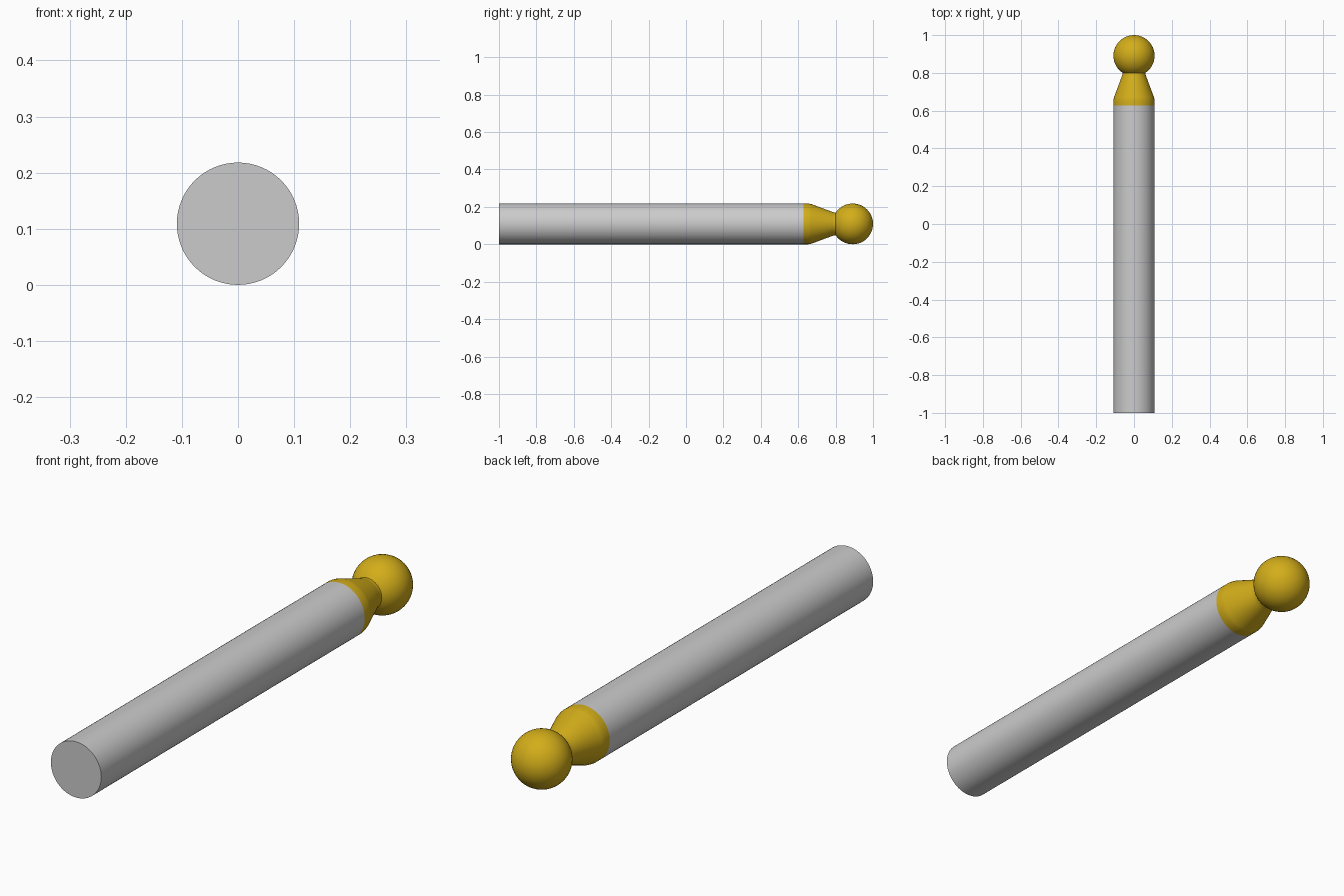
import bpy, bmesh, math

if "Cube" in bpy.data.objects:
    bpy.data.objects.remove(bpy.data.objects["Cube"])

R = 0.109          # shaft and ball radius
AXIS_Z = R         # height of the long axis
SEGMENTS = 64


def lathe(name, profile, material=None):
    """Revolve (y, radius) points around the long axis; radius 0 closes an end."""
    bm = bmesh.new()
    rings = []
    for y, r in profile:
        if r < 1e-5:
            rings.append([bm.verts.new((0, y, AXIS_Z))] * SEGMENTS)
        else:
            rings.append([bm.verts.new((r * math.cos(a), y, AXIS_Z + r * math.sin(a)))
                          for a in (2 * math.pi * i / SEGMENTS for i in range(SEGMENTS))])
    for a, b in zip(rings, rings[1:]):
        for i in range(SEGMENTS):
            j = (i + 1) % SEGMENTS
            bm.faces.new(dict.fromkeys((a[i], a[j], b[j], b[i])))
    bmesh.ops.recalc_face_normals(bm, faces=bm.faces)
    mesh = bpy.data.meshes.new(name)
    bm.to_mesh(mesh)
    bm.free()
    obj = bpy.data.objects.new(name, mesh)
    bpy.context.collection.objects.link(obj)
    if material:
        mesh.materials.append(material)
    bpy.ops.object.select_all(action='DESELECT')
    obj.select_set(True)
    bpy.context.view_layer.objects.active = obj
    bpy.ops.object.shade_smooth_by_angle(angle=math.radians(30))
    return obj


gold = bpy.data.materials.new("gold")
gold.diffuse_color = (0.65, 0.42, 0.01, 1)
gold.use_nodes = True
gold.node_tree.nodes["Principled BSDF"].inputs["Base Color"].default_value = gold.diffuse_color

# Straight grey shaft with flat ends
lathe("shaft", [(-1, 0), (-1, R), (0.627, R), (0.627, 0)])

# Gold collar, tapered neck and ball tip as one turned profile
ball_y = 1 - R
start = math.radians(146)
steps = 20
ball = [(ball_y + R * math.cos(start * (1 - i / steps)),
         R * math.sin(start * (1 - i / steps))) for i in range(steps + 1)]
lathe("ball_tip", [(0.627, R), (0.655, R), (0.67, 0.106), (0.783, 0.064),
                   (0.793, 0.061)] + ball, gold)
